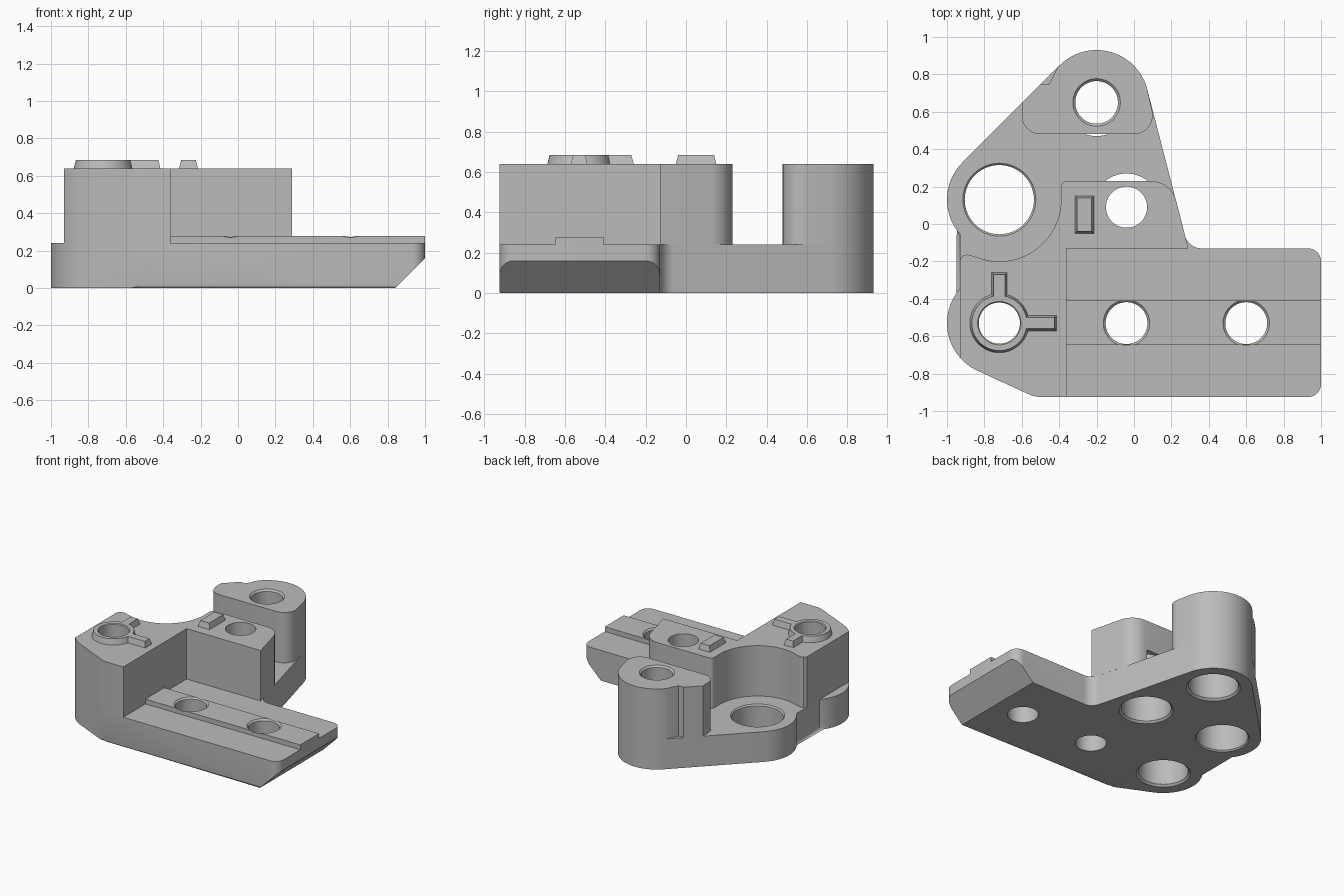
import bpy, bmesh
from math import sin, cos, asin, radians, degrees, pi

if "Cube" in bpy.data.objects:
    bpy.data.objects.remove(bpy.data.objects["Cube"])

grey = bpy.data.materials.new("plain_grey")
grey.diffuse_color = (0.5, 0.5, 0.5, 1)
grey.use_nodes = True
grey.node_tree.nodes["Principled BSDF"].inputs["Base Color"].default_value = grey.diffuse_color


def arc(cx, cy, r, a0, a1, n=16):
    angles = [radians(a0 + (a1 - a0) * i / n) for i in range(n + 1)]
    return [(cx + r * cos(a), cy + r * sin(a)) for a in angles]


def finish(name, bm):
    bmesh.ops.recalc_face_normals(bm, faces=bm.faces)
    mesh = bpy.data.meshes.new(name)
    bm.to_mesh(mesh)
    bm.free()
    mesh.materials.append(grey)
    ob = bpy.data.objects.new(name, mesh)
    bpy.context.collection.objects.link(ob)
    return ob


def loft(bottom, top, z0, z1):
    """Solid between two outlines with equal point counts."""
    bm = bmesh.new()
    lo = [bm.verts.new((x, y, z0)) for x, y in bottom]
    hi = [bm.verts.new((x, y, z1)) for x, y in top]
    bm.faces.new(lo[::-1])
    bm.faces.new(hi)
    for i in range(len(lo)):
        j = (i + 1) % len(lo)
        bm.faces.new((lo[i], lo[j], hi[j], hi[i]))
    return bm


def lathe(name, cx, cy, profile, n=64):
    """Closed round cutter from (radius, z) pairs."""
    bm = bmesh.new()
    rings = [[bm.verts.new((cx + r * cos(2 * pi * i / n), cy + r * sin(2 * pi * i / n), z))
              for i in range(n)] for r, z in profile]
    bm.faces.new(rings[0][::-1])
    bm.faces.new(rings[-1])
    for a, b in zip(rings, rings[1:]):
        for i in range(n):
            j = (i + 1) % n
            bm.faces.new((a[i], a[j], b[j], b[i]))
    return finish(name, bm)


# Base plate: rounded outline, softened lower rim, sloped right end
corner = [(-0.57, -0.907), (-0.545, -0.918), (-0.51, -0.925)]
lower_lug = arc(-0.72, -0.53, 0.28, 138.6, 244)
rear_round = arc(-0.2, 0.65, 0.28, 14.4, 135, 24)
outline = (corner + arc(0.93, -0.855, 0.07, -90, 0, 10) + arc(0.93, -0.2, 0.07, 0, 90, 10)
           + arc(0.36, -0.04, 0.09, 270, 194.4, 10) + rear_round
           + arc(-0.72, 0.13, 0.28, 135, 221.4) + lower_lug)
bm = loft(outline, outline, 0, 0.24)
rim = [e for e in bm.edges if all(v.co.z < 0.001 for v in e.verts)]
bmesh.ops.bevel(bm, geom=rim, offset=0.018, segments=3, profile=0.5, affect='EDGES')
cut = bmesh.ops.bisect_plane(bm, geom=bm.verts[:] + bm.edges[:] + bm.faces[:],
                             plane_co=(0.84, 0, 0), plane_no=(1, 0, -1), clear_outer=True)
bmesh.ops.holes_fill(bm, edges=[e for e in bm.edges if e.is_boundary], sides=0)
base = finish("base_plate", bm)

# Raised L-shaped block with a round bite around the big hole
left = [p for p in lower_lug if p[1] < -0.72 and p[0] > -0.93]
block_pts = ([(-0.93, -0.715)] + left + corner + [(-0.36, -0.925), (-0.36, -0.13), (0.29, -0.13)]
             + arc(0.09, 0.09, 0.14, 14.4, 90, 12) + arc(-0.36, 0.2, 0.03, 90, 180, 5)
             + arc(-0.72, 0.13, 0.33, 0, -110, 28)
             + [(-0.865, -0.17), (-0.89, -0.163), (-0.915, -0.17), (-0.93, -0.19)])
block = finish("raised_block", loft(block_pts, block_pts, 0.24, 0.64))

# Rear post with a small side groove
post_pts = (rear_round + [(-0.41, 0.836), (-0.455, 0.745), (-0.501, 0.745), (-0.6, 0.646)]
            + arc(-0.5, 0.58, 0.1, 180, 270, 10) + arc(0.0, 0.58, 0.1, -90, 14.4, 10))
post = finish("rear_post", loft(post_pts, post_pts, 0.24, 0.64))

# Guide strip along the low ledge
strip_pts = [(-0.36, -0.647), (1, -0.647), (1, -0.41), (-0.36, -0.41)]
strip = finish("guide_strip", loft(strip_pts, strip_pts, 0.24, 0.278))


# Tapered locating ring with two key tabs
def keyed_ring(d):
    cx, cy, r, w, reach = -0.72, -0.53, 0.158 - d, 0.041 - d, 0.305 - d
    a = degrees(asin(w / r))
    return ([(cx + reach, cy - w), (cx + reach, cy + w)] + arc(cx, cy, r, a, 90 - a, 14)
            + [(cx + w, cy + reach - 0.035), (cx - w, cy + reach - 0.035)]
            + arc(cx, cy, r, 90 + a, 360 - a, 48))


ring = finish("keyed_ring", loft(keyed_ring(0), keyed_ring(0.011), 0.64, 0.685))


# Tapered locating bar
def bar(d):
    x, y = 0.05 - d, 0.1 - d
    return [(-0.265 + sx * x, 0.05 + sy * y) for sx, sy in ((-1, -1), (1, -1), (1, 1), (-1, 1))]


finish("locating_bar", loft(bar(0), bar(0.011), 0.64, 0.685))


# Holes: wide pocket from below, narrow bore with a countersunk top
def hole(cx, cy, r, top, lip, pocket=None):
    prof = [(0.21, -0.015), (0.18, 0.015), (0.18, 0.4), (r, 0.4)] if pocket else [(r, -0.05)]
    prof += [(r, top - lip), (r + 2 * lip, top + lip)] if lip else [(r, top + 0.05)]
    return lathe("hole_cutter", cx, cy, prof)


rear_hole = hole(-0.2, 0.65, 0.114, 0.64, 0.013, True)
ring_hole = hole(-0.72, -0.53, 0.11, 0.685, 0.006, True)
block_hole = hole(-0.04, 0.09, 0.11, 0.64, 0, True)
ledge_holes = [hole(x, -0.53, 0.112, 0.278, 0.012) for x in (-0.04, 0.6)]
big_hole = lathe("hole_cutter", -0.72, 0.13,
                 [(0.21, -0.015), (0.185, 0.01), (0.185, 0.23), (0.205, 0.25)])

cuts = {base: [rear_hole, ring_hole, block_hole, big_hole] + ledge_holes,
        block: [ring_hole, block_hole], post: [rear_hole],
        strip: ledge_holes, ring: [ring_hole]}
for ob, cutters in cuts.items():
    bpy.context.view_layer.objects.active = ob
    for c in cutters:
        mod = ob.modifiers.new("hole", 'BOOLEAN')
        mod.operation, mod.solver, mod.object = 'DIFFERENCE', 'EXACT', c
        bpy.ops.object.modifier_apply(modifier=mod.name)
for c in [rear_hole, ring_hole, block_hole, big_hole] + ledge_holes:
    bpy.data.objects.remove(c)

# Smooth the curved walls, keep hard edges
bpy.ops.object.select_all(action='SELECT')
bpy.ops.object.shade_smooth_by_angle(angle=radians(30))
